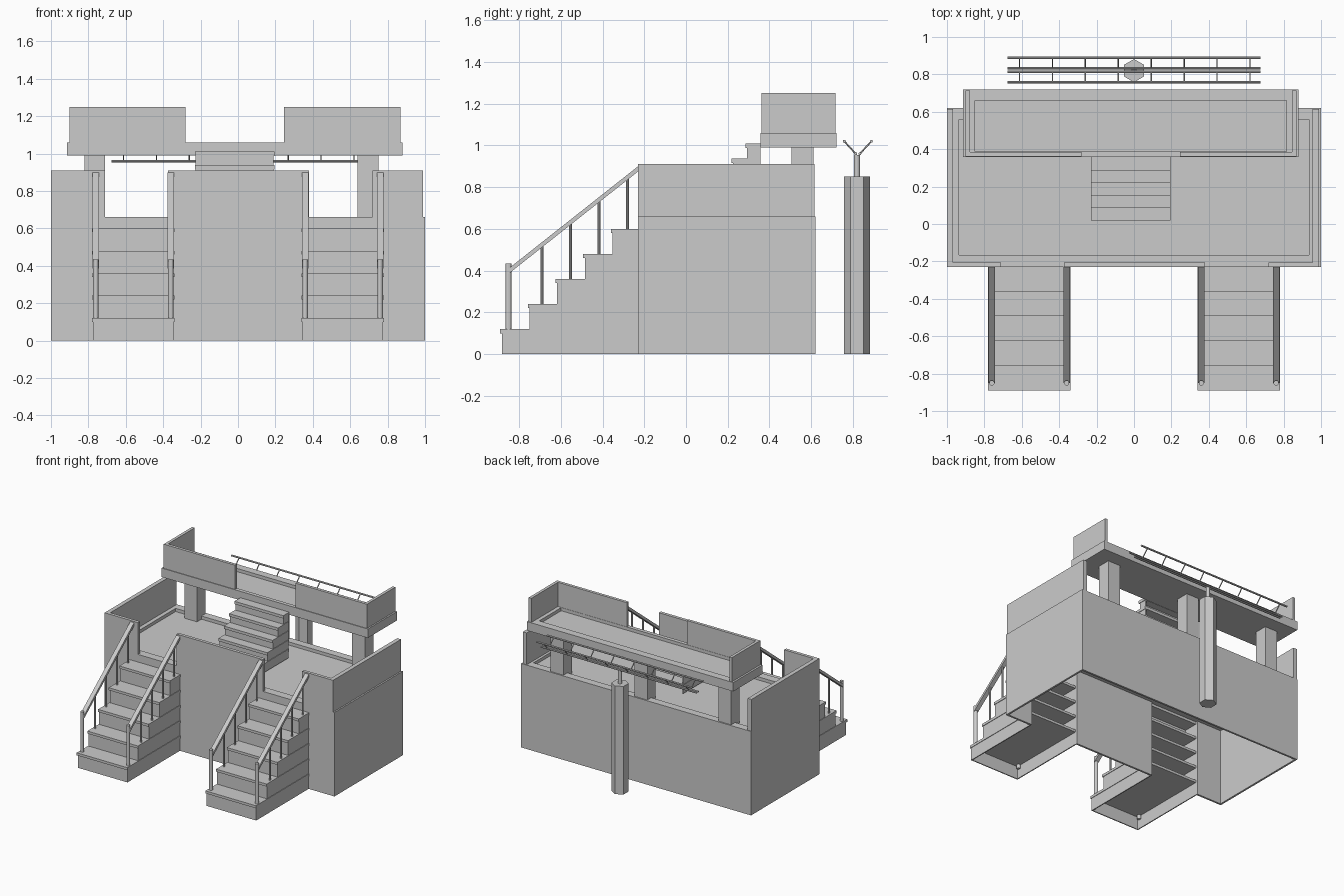
import bpy, bmesh
from mathutils import Vector, Matrix

old = bpy.data.objects.get("Cube")
if old:
    bpy.data.objects.remove(old)

GREY = (0.6, 0.6, 0.6, 1.0)
mat = bpy.data.materials.new("plain_grey")
mat.use_nodes = True
mat.diffuse_color = GREY
mat.node_tree.nodes["Principled BSDF"].inputs["Base Color"].default_value = GREY


def finish(name, bm):
    mesh = bpy.data.meshes.new(name)
    bm.to_mesh(mesh)
    bm.free()
    mesh.materials.append(mat)
    obj = bpy.data.objects.new(name, mesh)
    bpy.context.collection.objects.link(obj)
    return obj


def add_box(bm, x0, x1, y0, y1, z0, z1):
    centre = Vector((x0 + x1, y0 + y1, z0 + z1)) / 2
    size = Matrix.Diagonal((x1 - x0, y1 - y0, z1 - z0, 1))
    bmesh.ops.create_cube(bm, size=1, matrix=Matrix.Translation(centre) @ size)


def boxes(name, *limits):
    bm = bmesh.new()
    for lim in limits:
        add_box(bm, *lim)
    return finish(name, bm)


def add_rod(bm, a, b, radius, sides=8):
    a, b = Vector(a), Vector(b)
    turn = (b - a).to_track_quat('Z', 'Y').to_matrix().to_4x4()
    bmesh.ops.create_cone(bm, cap_ends=True, segments=sides, radius1=radius, radius2=radius,
                          depth=(b - a).length, matrix=Matrix.Translation((a + b) / 2) @ turn)


def tray(name, x0, x1, y0, y1, z0, z1, side, front, back, depth):
    """Slab whose top is sunk inside a raised border."""
    boxes(name, (x0, x1, y0, y1, z0, z1 - depth),
          (x0, x1, y0, y0 + front, z1 - depth, z1),
          (x0, x1, y1 - back, y1, z1 - depth, z1),
          (x0, x0 + side, y0 + front, y1 - back, z1 - depth, z1),
          (x1 - side, x1, y0 + front, y1 - back, z1 - depth, z1))


def stairs(name, x0, x1, y0, back, z0, run, rise, count, lip):
    """Hollow steps: a full-depth tread over a front and two side panels."""
    bm = bmesh.new()
    t = 0.008
    for i in range(count):
        y, z = y0 + i * run, z0 + i * rise
        top = z + rise
        add_box(bm, x0, x1, y, back, top - lip, top)
        add_box(bm, x0 + t, x1 - t, y + t, y + 2 * t, z, top - lip)
        for x in (x0 + t / 2, x1 - 1.5 * t):
            add_box(bm, x, x + t, y + t, back, z, top - lip)
    return finish(name, bm)


# Lower platform: hollow shell, open underneath and behind the stairs
T = 0.015
BACK, FRONT = 0.62, -0.23
boxes("lower_shell",
      (-1, 1, BACK - T, BACK, 0, 0.61),
      (-1, -1 + T, FRONT, BACK, 0, 0.61), (1 - T, 1, FRONT, BACK, 0, 0.61),
      (-1, -0.77, FRONT, FRONT + T, 0, 0.61), (0.77, 1, FRONT, FRONT + T, 0, 0.61),
      (-0.35, 0.35, FRONT, FRONT + T, 0, 0.61))
tray("lower_floor", -1, 1, FRONT, BACK, 0.60, 0.66, 0.065, 0.065, 0.06, 0.025)
boxes("lower_parapet",
      (-1, -0.967, FRONT, 0.615, 0.66, 0.91), (0.955, 0.988, FRONT, 0.615, 0.66, 0.91),
      (-1, -0.71, FRONT, -0.205, 0.66, 0.91), (0.72, 0.988, FRONT, -0.205, 0.66, 0.91),
      (-0.375, 0.38, FRONT, -0.205, 0.66, 0.91))

# Front stairs with handrails
for label, s in (("right", -1), ("left", 1)):
    xa, xb = sorted((s * 0.34, s * 0.78))
    stairs(label + "_stairs", xa, xb, -0.89, FRONT, 0, 0.1325, 0.12, 5, 0.02)
    for place, x in (("inner", s * 0.36), ("outer", s * 0.76)):
        bm = bmesh.new()
        add_rod(bm, (x, -0.85, 0.07), (x, -0.85, 0.435), 0.014, 12)
        for i in range(1, 5):
            y = -0.825 + 0.136 * i
            add_rod(bm, (x, y, 0.12 * (i + 1)), (x, y, 0.40 + (y + 0.85) * 0.79), 0.007)
        finish(f"{label}_{place}_posts", bm)
        # sloping bar, sheared up from a level box
        bm = bmesh.new()
        add_box(bm, x - 0.017, x + 0.017, -0.85, FRONT, 0.385, 0.41)
        for v in bm.verts:
            v.co.z += (v.co.y + 0.85) * 0.79
        finish(f"{label}_{place}_handrail", bm)

# Upper platform on three legs
boxes("upper_legs", *[(c - 0.055, c + 0.055, 0.505, 0.61, 0.63, 0.99)
                      for c in (-0.765, -0.035, 0.695)])
tray("upper_floor", -0.915, 0.88, 0.357, 0.72, 0.99, 1.06, 0.065, 0.03, 0.06, 0.025)
boxes("upper_parapet",
      (-0.90, -0.877, 0.362, 0.715, 1.06, 1.25), (0.845, 0.868, 0.362, 0.715, 1.06, 1.25),
      (-0.90, -0.28, 0.362, 0.385, 1.06, 1.25), (0.245, 0.868, 0.362, 0.385, 1.06, 1.25))
stairs("upper_stairs", -0.23, 0.195, 0.02, 0.357, 0.65, 0.066, 0.072, 5, 0.022)

# Column behind the platform carrying a V-shaped rack
bm = bmesh.new()
add_rod(bm, (0, 0.82, 0), (0, 0.82, 0.85), 0.062, 6)
finish("rear_column", bm)
bm = bmesh.new()
add_rod(bm, (0, 0.82, 0.85), (0, 0.82, 0.955), 0.014, 12)
finish("column_stem", bm)
bm = bmesh.new()
for s in (-1, 1):
    inner, outer = (0.823 + s * 0.01, 0.96), (0.823 + s * 0.065, 1.02)
    for y, z in (inner, outer):
        add_rod(bm, (-0.677, y, z), (0.677, y, z), 0.007)
    for i in range(8):
        x = -0.612 + i * 0.176
        add_rod(bm, (x, *inner), (x, *outer), 0.004, 6)
finish("rear_rack", bm)
